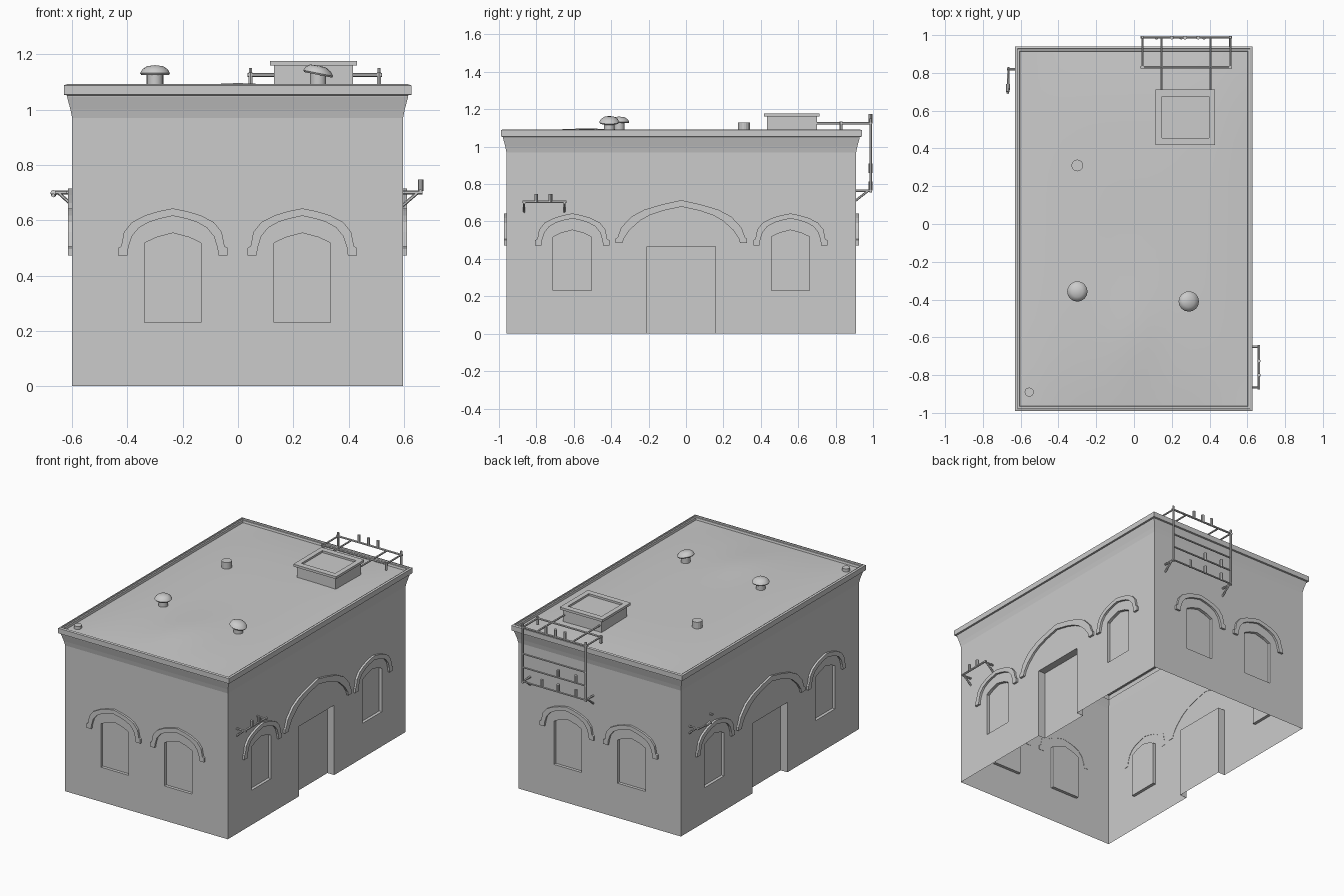
import bpy, bmesh, math
from mathutils import Vector, Matrix

if "Cube" in bpy.data.objects:
    bpy.data.objects.remove(bpy.data.objects["Cube"])

X0, X1, Y0, Y1 = -0.6, 0.597, -0.96, 0.91
CX, CY = (X0 + X1) / 2, (Y0 + Y1) / 2


def obj_from(bm, name):
    bmesh.ops.recalc_face_normals(bm, faces=bm.faces)
    me = bpy.data.meshes.new(name)
    bm.to_mesh(me)
    bm.free()
    o = bpy.data.objects.new(name, me)
    bpy.context.collection.objects.link(o)
    return o


# wall frames: (u along wall, outward, z) -> world
def frame(angle, ox, oy):
    r = Matrix.Rotation(angle, 4, 'Z')
    m = r @ Matrix(((1, 0, 0, 0), (0, -1, 0, 0), (0, 0, 1, 0), (0, 0, 0, 1)))
    return Matrix.Translation((ox, oy, 0)) @ m


FRONT = frame(0, CX, Y0)
RIGHT = frame(math.pi / 2, X1, CY)
BACK = frame(math.pi, CX, Y1)
LEFT = frame(-math.pi / 2, X0, CY)


def prism(bm, pts, m, cu, d0, d1):
    a = [bm.verts.new(m @ Vector((cu + u, d0, z))) for u, z in pts]
    b = [bm.verts.new(m @ Vector((cu + u, d1, z))) for u, z in pts]
    n = len(pts)
    bm.faces.new(a)
    bm.faces.new(b)
    for i in range(n):
        j = (i + 1) % n
        bm.faces.new((a[i], a[j], b[j], b[i]))


def rod(bm, p, q, r=0.006, seg=6, r2=None):
    p, q = Vector(p), Vector(q)
    d = q - p
    m = Matrix.Translation((p + q) / 2) @ d.to_track_quat('Z', 'Y').to_matrix().to_4x4()
    bmesh.ops.create_cone(bm, cap_ends=True, segments=seg, radius1=r,
                          radius2=r if r2 is None else r2, depth=d.length, matrix=m)


def pin(bm, x, y, z, h=0.042):
    rod(bm, (x, y, z), (x, y, z + h), 0.010, 8)


def box(bm, lo, hi):
    lo, hi = Vector(lo), Vector(hi)
    m = Matrix.Translation((lo + hi) / 2) @ Matrix.Diagonal((*(hi - lo), 1))
    bmesh.ops.create_cube(bm, size=1, matrix=m)


# building body: wall, flared cornice and roof lip as one loft
def body():
    bm = bmesh.new()
    prof = [(0, 0), (0, .97), (.006, 1.0), (.018, 1.045), (.019, 1.052), (.030, 1.054),
            (.030, 1.088), (.018, 1.092), (.016, 1.084), (.006, 1.084), (.003, 1.07)]
    rings = [[bm.verts.new(c) for c in ((X0 - o, Y0 - o, z), (X1 + o, Y0 - o, z),
                                        (X1 + o, Y1 + o, z), (X0 - o, Y1 + o, z))] for o, z in prof]
    for a, b in zip(rings, rings[1:]):
        for i in range(4):
            j = (i + 1) % 4
            bm.faces.new((a[i], a[j], b[j], b[i]))
    bm.faces.new(rings[0][::-1])
    bm.faces.new(rings[-1])
    return obj_from(bm, "walls_and_cornice")


# recessed openings
WIN = [(-.102, .23), (.102, .23), (.102, .518), (.06, .538), (0, .554), (-.06, .538), (-.102, .518)]
DOOR = [(-.184, -.05), (.184, -.05), (.184, .465), (-.184, .465)]
openings = [(WIN, m, s * u, .02) for m, u in ((FRONT, .234), (BACK, .234), (RIGHT, .583), (LEFT, .583))
            for s in (-1, 1)]
openings += [(DOOR, m, 0, .05) for m in (RIGHT, LEFT)]
bm = bmesh.new()
for pts, m, u, depth in openings:
    prism(bm, pts, m, u, -depth, .03)
cutter = obj_from(bm, "opening_cutter")
cutter.hide_render = True
walls = body()
mod = walls.modifiers.new("openings", 'BOOLEAN')
mod.operation, mod.solver, mod.object = 'DIFFERENCE', 'EXACT', cutter
bpy.context.view_layer.objects.active = walls
bpy.ops.object.modifier_apply(modifier=mod.name)
bpy.data.objects.remove(cutter)

# open the underside and the flat cap
bm = bmesh.new()
bm.from_mesh(walls.data)
drop = [f for f in bm.faces if abs(f.normal.z) > .9 and
        (f.calc_center_median().z < .01 or all(abs(v.co.z - 1.07) < .001 for v in f.verts))]
bmesh.ops.delete(bm, geom=drop, context='FACES')
bm.to_mesh(walls.data)
bm.free()

# gently sagging and humped roof
bm = bmesh.new()
bmesh.ops.create_grid(bm, x_segments=16, y_segments=24, size=1)
for v in bm.verts:
    a, b = v.co.x, v.co.y
    x, y = CX + a * ((X1 - X0) / 2 + .003), CY + b * ((Y1 - Y0) / 2 + .003)
    crown = (1 - a ** 4) * (1 - b ** 4)
    v.co = (x, y, 1.07 + crown * (.018 + .012 * math.exp(-(x / .12) ** 2 - ((y + .6) / .25) ** 2)))
for f in bm.faces:
    f.smooth = True
obj_from(bm, "roof")

# arched hood mouldings
OUT_S = [(.198, .472), (.198, .50), (.187, .506), (.177, .557), (.148, .593), (.10, .618), (.05, .633)]
IN_S = [(.05, .605), (.087, .593), (.123, .573), (.148, .542), (.161, .502), (.165, .472)]
OUT_L = [(.352, .484), (.352, .508), (.341, .515), (.322, .567), (.267, .626), (.198, .663), (.10, .692)]
IN_L = [(.10, .657), (.17, .633), (.22, .605), (.275, .556), (.307, .51), (.314, .484)]


def hood(bm, outer, inner, oz, iz, m, u):
    neg = lambda l: [(-a, z) for a, z in reversed(l)]
    prism(bm, outer + [(0, oz)] + neg(outer) + neg(inner) + [(0, iz)] + inner, m, u, -.002, .014)


bm = bmesh.new()
for m, u in ((FRONT, .234), (BACK, .234), (RIGHT, .583), (LEFT, .583)):
    for s in (-1, 1):
        hood(bm, OUT_S, IN_S, .643, .616, m, s * u)
obj_from(bm, "window_hoods")
bm = bmesh.new()
for m in (RIGHT, LEFT):
    hood(bm, OUT_L, IN_L, .714, .679, m, 0)
obj_from(bm, "door_hoods")


# roof vents with domed caps
def vent(name, x, y, tilt):
    bm = bmesh.new()
    prof = [(.029, -.06), (.029, .048), (.050, .044), (.054, .050), (.046, .064), (.03, .075), (0, .079)]
    vs = [bm.verts.new((r, 0, z)) for r, z in prof]
    es = [bm.edges.new(p) for p in zip(vs, vs[1:])]
    bmesh.ops.spin(bm, geom=vs + es, axis=(0, 0, 1), cent=(0, 0, 0), angle=math.tau, steps=16)
    bmesh.ops.remove_doubles(bm, verts=bm.verts, dist=.0005)
    for v in bm.verts:
        if v.co.z > .04 and tilt:
            v.co.z -= v.co.x * tilt
    for f in bm.faces:
        f.smooth = True
    o = obj_from(bm, name)
    o.location = (x, y, 1.082)
    bpy.ops.object.select_all(action='DESELECT')
    o.select_set(True)
    bpy.context.view_layer.objects.active = o
    bpy.ops.object.shade_smooth_by_angle(angle=math.radians(40))


vent("roof_vent_left", -.30, -.357, 0)
vent("roof_vent_right", .29, -.41, .2)

# stub pipes
bm = bmesh.new()
rod(bm, (-.30, .31, 1.05), (-.30, .31, 1.13), .031, 16)
rod(bm, (-.555, -.89, 1.04), (-.555, -.89, 1.092), .024, 16)
obj_from(bm, "roof_pipes")

# roof hatch: box with overhanging hollow rim
bm = bmesh.new()
box(bm, (.13, .432, 1.06), (.416, .7, 1.163))
obj_from(bm, "hatch_base")
bm = bmesh.new()
box(bm, (.115, .417, 1.16), (.43, .455, 1.176))
box(bm, (.115, .675, 1.16), (.43, .713, 1.176))
box(bm, (.115, .455, 1.16), (.148, .675, 1.176))
box(bm, (.397, .455, 1.16), (.43, .675, 1.176))
obj_from(bm, "hatch_rim")

# insulator rack over the back edge
bm = bmesh.new()
xa, xb, yo, yi, zt, zb = .045, .51, .988, .83, 1.125, .765
for y in (yi, yo):
    rod(bm, (xa - .01, y, zt), (xb + .01, y, zt), .007)
for x in (.145, .405):
    rod(bm, (x, .69, zt), (x, yo, zt))
for x in (xa, xb):
    rod(bm, (x, yi, zt), (x, yo, zt))
    rod(bm, (x, yi, 1.085), (x, yi, zt + .01), .008)
    rod(bm, (x, yo, zb - .01), (x, yo, zt + .025), .007)
    rod(bm, (x, Y1 - .005, zb), (x, .995, zb), .007)
    rod(bm, (x, Y1 - .005, .71), (x, .975, zb))
for z in (.95, .86, zb):
    rod(bm, (xa, yo, z), (xb, yo, z))
obj_from(bm, "back_rack")
bm = bmesh.new()
for z, xs in ((zt, (.2, .27, .34)), (.86, (.12, .25)), (zb, (.12, .25, .37))):
    for x in xs:
        pin(bm, x, yo - .002, z, .05)
obj_from(bm, "back_rack_insulators")

# small bracket rack on the right wall
bm = bmesh.new()
rod(bm, (.66, -.875, .705), (.66, -.64, .705), .007)
for y in (-.865, -.65):
    rod(bm, (X1 - .005, y, .70), (.667, y, .70), .007)
    rod(bm, (X1 - .005, y, .65), (.65, y, .70))
for y in (-.80, -.725):
    pin(bm, .661, y, .705)
obj_from(bm, "right_wall_rack")

# broken bracket rack on the left wall
bm = bmesh.new()
rod(bm, (X0 + .005, .82, .70), (-.672, .82, .70), .007)
rod(bm, (X0 + .005, .82, .65), (-.65, .82, .70))
rod(bm, (-.664, .83, .70), (-.668, .69, .69), .007)
rod(bm, (X0 + .005, .605, .70), (-.62, .605, .70), .007)
rod(bm, (-.667, .74, .693), (-.668, .70, .70), .010, 8)
obj_from(bm, "left_wall_rack")
